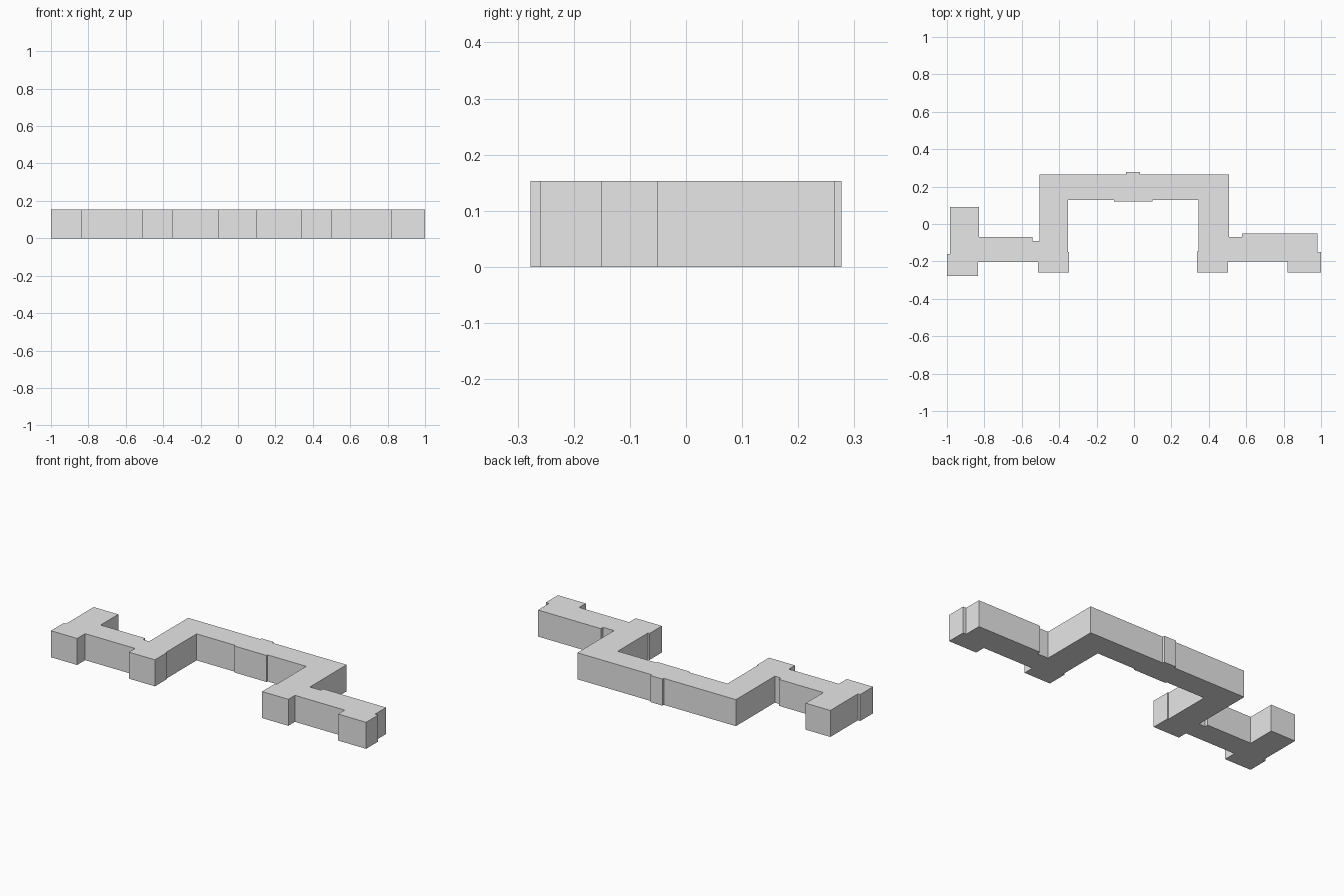
import bpy, bmesh

HEIGHT = 0.153

# Floor plan of the winding building, counter-clockwise
PLAN = [
    # front side, left wing to right wing
    (-1.0, -0.277), (-0.833, -0.277), (-0.833, -0.204), (-0.514, -0.204),
    (-0.514, -0.26), (-0.348, -0.26), (-0.348, -0.15), (-0.354, -0.15),
    (-0.354, 0.128), (-0.107, 0.128), (-0.107, 0.119), (0.1, 0.119),
    (0.1, 0.128), (0.346, 0.128), (0.346, -0.147), (0.336, -0.147),
    (0.336, -0.26), (0.503, -0.26), (0.503, -0.2), (0.822, -0.2),
    (0.822, -0.26), (1.0, -0.26),
    # back side, right wing to left wing
    (1.0, -0.15), (0.98, -0.15), (0.98, -0.05), (0.578, -0.05),
    (0.578, -0.07), (0.508, -0.07), (0.508, 0.265), (0.033, 0.265),
    (0.033, 0.277), (-0.044, 0.277), (-0.044, 0.265), (-0.504, 0.265),
    (-0.504, -0.09), (-0.544, -0.09), (-0.544, -0.07), (-0.828, -0.07),
    (-0.828, 0.091), (-0.985, 0.091), (-0.985, -0.16), (-1.0, -0.16),
]

# Extrude the plan into a closed block
bm = bmesh.new()
base = bm.faces.new([bm.verts.new((x, y, 0)) for x, y in PLAN])
top = bmesh.ops.extrude_face_region(bm, geom=[base], use_keep_orig=True)
verts = [g for g in top["geom"] if isinstance(g, bmesh.types.BMVert)]
bmesh.ops.translate(bm, verts=verts, vec=(0, 0, HEIGHT))
bmesh.ops.recalc_face_normals(bm, faces=bm.faces)

mesh = bpy.data.meshes.new("building_block")
bm.to_mesh(mesh)
bm.free()
building = bpy.data.objects.new("building_block", mesh)
bpy.context.collection.objects.link(building)

# Plain grey walls and roof
grey = bpy.data.materials.new("light_grey")
grey.diffuse_color = (0.8, 0.8, 0.8, 1)
mesh.materials.append(grey)
